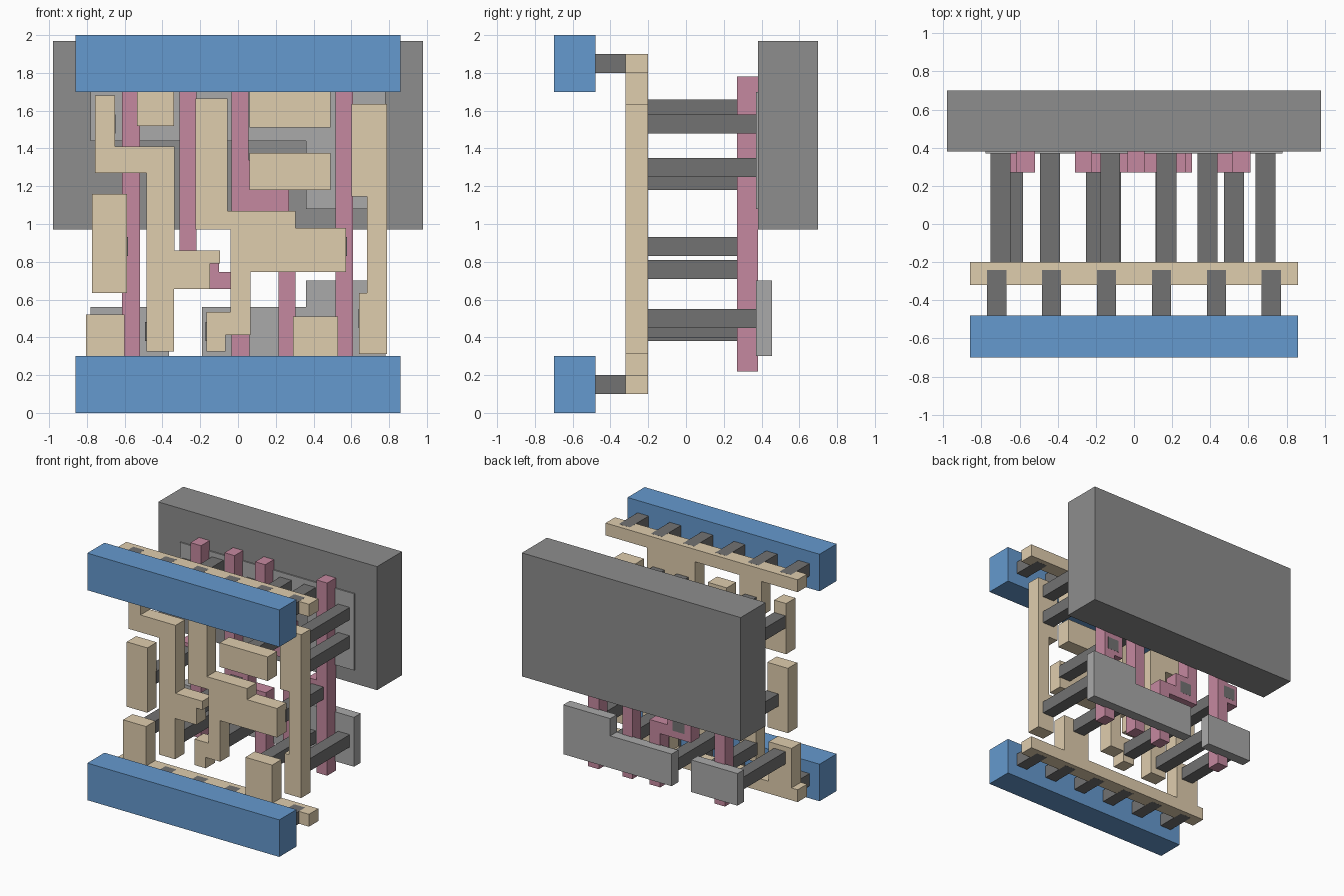
import bpy, bmesh


def mat(name, r, g, b):
    m = bpy.data.materials.new(name)
    m.diffuse_color = (r, g, b, 1)
    return m


BLUE = mat("blue", 0.13, 0.32, 0.62)
TAN = mat("tan", 0.74, 0.61, 0.42)
PINK = mat("pink", 0.56, 0.25, 0.35)
DARK = mat("dark_grey", 0.17, 0.17, 0.17)
MID = mat("mid_grey", 0.27, 0.27, 0.27)
LIGHT = mat("light_grey", 0.4, 0.4, 0.4)


def plate(name, outline, y0, y1, material):
    """Extrude an (x, z) outline from y0 back to y1."""
    bm = bmesh.new()
    face = bm.faces.new([bm.verts.new((x, y0, z)) for x, z in outline])
    ext = bmesh.ops.extrude_face_region(bm, geom=[face])
    for v in ext["geom"]:
        if isinstance(v, bmesh.types.BMVert):
            v.co.y = y1
    bmesh.ops.recalc_face_normals(bm, faces=bm.faces)
    me = bpy.data.meshes.new(name)
    bm.to_mesh(me)
    bm.free()
    me.materials.append(material)
    ob = bpy.data.objects.new(name, me)
    bpy.context.collection.objects.link(ob)
    return ob


def rect(x0, x1, z0, z1):
    return [(x0, z0), (x1, z0), (x1, z1), (x0, z1)]


# Power rails
plate("lower_power_rail", rect(-.86, .86, 0, .3), -.70, -.48, BLUE)
plate("upper_power_rail", rect(-.86, .86, 1.7, 2), -.70, -.48, BLUE)

# Well block
plate("well_block", rect(-.98, .98, .97, 1.97), .38, .70, MID)

# Diffusion slabs
slabs = {
    "upper_diffusion": [(-.78, 1.44), (.36, 1.44), (.36, 1.08), (.78, 1.08),
                        (.78, 1.7), (-.78, 1.7)],
    "lower_left_diffusion": rect(-.78, -.365, .3, .56),
    "lower_right_diffusion": [(-.19, .3), (.78, .3), (.78, .7), (.36, .7),
                              (.36, .56), (-.19, .56)],
}
for name, pts in slabs.items():
    plate(name, pts, .37, .455, LIGHT)

# Local wiring: supply strips with stubs, then signal pieces
wires = {
    "lower_supply_strip": [(-.86, .1), (.86, .1), (.86, .2), (.53, .2),
                           (.53, .51), (.29, .51), (.29, .2), (-.6, .2),
                           (-.6, .52), (-.805, .52), (-.805, .2), (-.86, .2)],
    "upper_supply_strip": [(-.86, 1.9), (.86, 1.9), (.86, 1.8), (.49, 1.8),
                           (.49, 1.51), (.06, 1.51), (.06, 1.8), (-.34, 1.8),
                           (-.34, 1.52), (-.535, 1.52), (-.535, 1.8), (-.86, 1.8)],
    "left_wire": [(-.757, 1.68), (-.65, 1.68), (-.65, 1.41), (-.335, 1.41),
                  (-.335, .86), (-.095, .86), (-.095, .79), (-.148, .79),
                  (-.148, .655), (-.34, .655), (-.34, .325), (-.485, .325),
                  (-.485, 1.27), (-.757, 1.27)],
    "middle_wire": [(-.225, 1.665), (-.055, 1.665), (-.055, 1.07), (.305, 1.07),
                    (.305, .98), (.573, .98), (.573, .745), (.065, .745),
                    (.065, .413), (-.065, .413), (-.065, .325), (-.167, .325),
                    (-.167, .535), (-.04, .535), (-.04, .97), (-.225, .97)],
    "right_wire": [(.6, 1.635), (.79, 1.635), (.79, .313), (.64, .313),
                   (.64, .635), (.683, .635), (.683, 1.145), (.6, 1.145)],
    "left_pin_pad": rect(-.773, -.588, .635, 1.16),
    "middle_pin_pad": rect(.06, .49, 1.18, 1.375),
}
for name, pts in wires.items():
    plate(name, pts, -.32, -.20, TAN)

# Gate strips with contact pads
gates = {
    "gate_1": [(-.615, .22), (-.52, .22), (-.52, 1.78), (-.615, 1.78),
               (-.615, .96), (-.715, .96), (-.715, .79), (-.615, .79)],
    "gate_2": [(-.31, 1.78), (-.22, 1.78), (-.22, .86), (-.1, .86), (-.1, .745),
               (.06, .745), (.06, .22), (-.035, .22), (-.035, .655), (-.31, .655)],
    "gate_3": [(-.035, 1.78), (.055, 1.78), (.055, 1.34), (.27, 1.34),
               (.27, 1.05), (.305, 1.05), (.305, .22), (.215, .22),
               (.215, 1.07), (-.035, 1.07)],
    "gate_4": [(.515, .22), (.61, .22), (.61, 1.78), (.515, 1.78),
               (.515, .97), (.435, .97), (.435, .79), (.515, .79)],
}
for name, pts in gates.items():
    plate(name, pts, .27, .38, PINK)

# Long contact posts from wiring back to gates and diffusion
posts = [(-.70, 1.53), (-.44, 1.61), (-.125, 1.53), (.17, 1.61), (.385, 1.61),
         (.69, 1.53), (.69, 1.30), (.165, 1.23), (-.635, .88), (-.2, .76),
         (.525, .88), (-.70, .43), (-.44, .43), (-.12, .43), (.385, .45),
         (.69, .50)]
for i, (x, z) in enumerate(posts):
    plate(f"contact_post_{i + 1}", rect(x - .052, x + .052, z - .05, z + .05),
          -.21, .381, DARK)

# Short contacts joining supply strips to the power rails
for label, z in (("lower", .15), ("upper", 1.85)):
    for i in range(6):
        x = -.72 + .288 * i
        plate(f"{label}_rail_contact_{i + 1}",
              rect(x - .05, x + .05, z - .0505, z + .0505), -.49, -.24, DARK)
